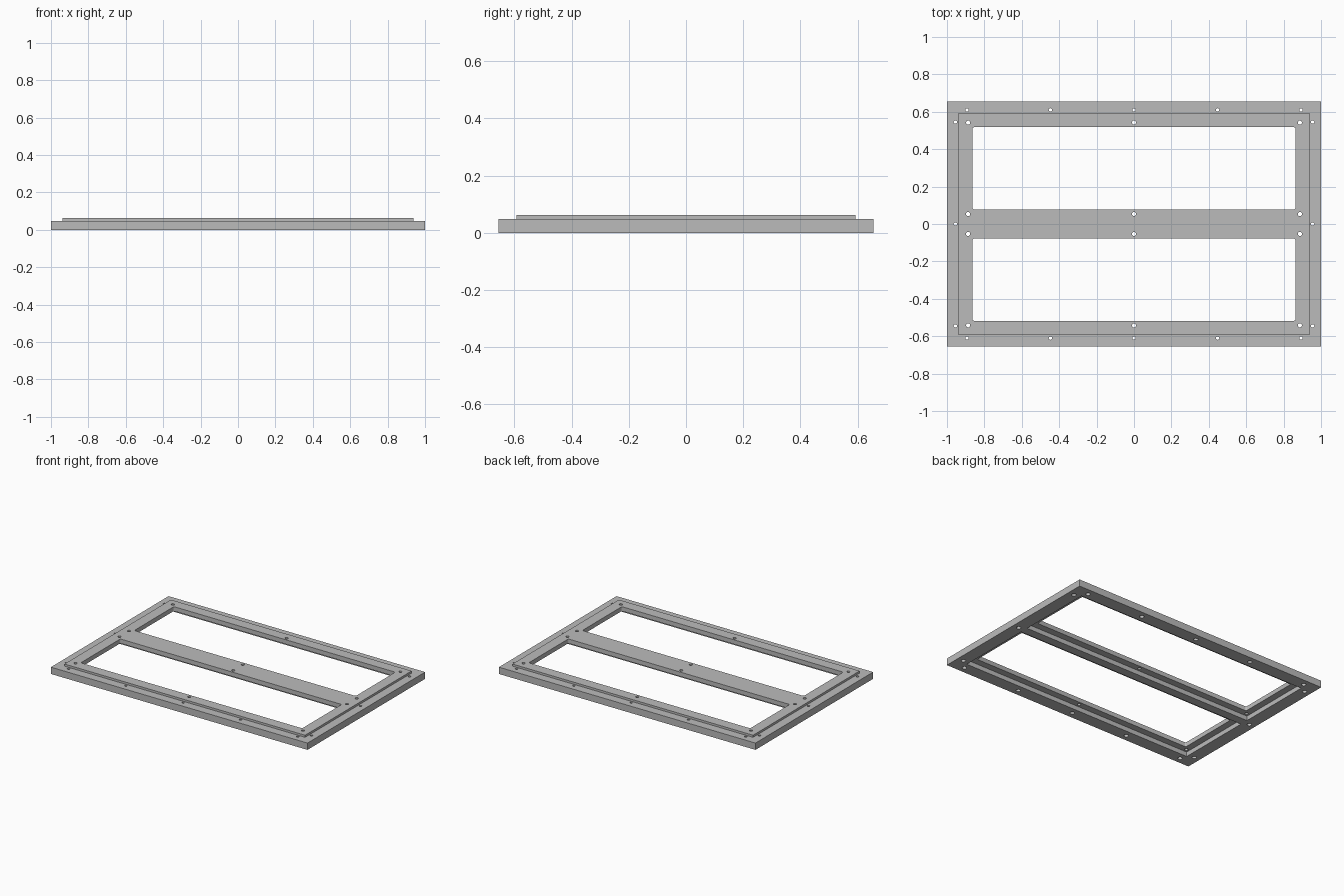
import bpy
import bmesh
from mathutils import Matrix

if "Cube" in bpy.data.objects:
    bpy.data.objects.remove(bpy.data.objects["Cube"], do_unlink=True)

# Main sizes
HALF_X, HALF_Y = 1.0, 0.655
LEDGE_Z, FRAME_Z, PLATE_Z = 0.032, 0.048, 0.063
STRIP = 0.09          # width of the frame strips
RIM = 0.062           # width of the raised rim round the plate
BAR = 0.03            # half width of the frame's middle bar
OPEN_X, OPEN_Y0, OPEN_Y1 = 0.863, 0.078, 0.518

grey = bpy.data.materials.new("light_grey")
grey.use_nodes = True
colour = (0.5, 0.5, 0.5, 1)
grey.diffuse_color = colour
grey.node_tree.nodes["Principled BSDF"].inputs["Base Color"].default_value = colour


def add_box(bm, x0, x1, y0, y1, z0, z1, radius=0):
    """Box, optionally with rounded upright edges."""
    place = Matrix.Translation(((x0 + x1) / 2, (y0 + y1) / 2, (z0 + z1) / 2))
    size = Matrix.Diagonal((x1 - x0, y1 - y0, z1 - z0, 1))
    verts = bmesh.ops.create_cube(bm, size=1, matrix=place @ size)["verts"]
    if radius:
        edges = {e for v in verts for e in v.link_edges
                 if abs(e.verts[0].co.z - e.verts[1].co.z) > 0.001}
        bmesh.ops.bevel(bm, geom=list(edges), offset=radius, segments=4,
                        profile=0.5, affect='EDGES')


def add_pin(bm, x, y, z0, z1, radius):
    bmesh.ops.create_cone(bm, cap_ends=True, segments=20, radius1=radius,
                          radius2=radius, depth=z1 - z0,
                          matrix=Matrix.Translation((x, y, (z0 + z1) / 2)))


def make_object(name, bm):
    mesh = bpy.data.meshes.new(name)
    bm.to_mesh(mesh)
    bm.free()
    mesh.materials.append(grey)
    obj = bpy.data.objects.new(name, mesh)
    bpy.context.scene.collection.objects.link(obj)
    return obj


def cut(target, bm):
    """Subtract the shapes in bm from the target for good."""
    cutter = make_object("cutter", bm)
    cutter.hide_render = True
    mod = target.modifiers.new("cut", 'BOOLEAN')
    mod.operation = 'DIFFERENCE'
    mod.solver = 'EXACT'
    mod.object = cutter
    graph = bpy.context.evaluated_depsgraph_get()
    mesh = bpy.data.meshes.new_from_object(target.evaluated_get(graph))
    target.modifiers.clear()
    target.data = mesh
    bpy.data.objects.remove(cutter, do_unlink=True)


def cut_pins(target, points, z0, z1, radius):
    bm = bmesh.new()
    for x, y in points:
        add_pin(bm, x, y, z0, z1, radius)
    cut(target, bm)


def cut_windows(target, x, y0, y1, radius):
    """Pair of openings, one each side of the middle bar."""
    bm = bmesh.new()
    add_box(bm, -x, x, y0, y1, -0.1, 0.2, radius)
    add_box(bm, -x, x, -y1, -y0, -0.1, 0.2, radius)
    cut(target, bm)


# Outer frame with a pocket for the plate and two openings
bm = bmesh.new()
add_box(bm, -HALF_X, HALF_X, -HALF_Y, HALF_Y, 0, FRAME_Z)
frame = make_object("outer_frame", bm)
bm = bmesh.new()
px, py = HALF_X - RIM, HALF_Y - RIM
add_box(bm, -px, px, -py, py, LEDGE_Z, 0.2)
cut(frame, bm)
cut_windows(frame, HALF_X - STRIP, BAR, HALF_Y - STRIP, 0)

# Frame screw holes, counterbored from below
screws = [(x, s * 0.61) for x in (-0.893, -0.447, 0, 0.447, 0.893) for s in (-1, 1)]
screws += [(s * 0.955, y) for y in (-0.545, 0, 0.545) for s in (-1, 1)]
cut_pins(frame, screws, -0.1, 0.2, 0.009)
cut_pins(frame, screws, -0.1, 0.022, 0.015)

# Inner plate with rounded openings and its own screw holes
bm = bmesh.new()
add_box(bm, -px, px, -py, py, LEDGE_Z, PLATE_Z)
plate = make_object("inner_plate", bm)
cut_windows(plate, OPEN_X, OPEN_Y0, OPEN_Y1, 0.01)
holes = [(x, y) for x in (-0.887, 0, 0.887) for y in (-0.542, -0.053, 0.053, 0.542)]
cut_pins(plate, holes, -0.1, 0.2, 0.011)

# Keep flat faces crisp and round the hole walls
for obj in (frame, plate):
    bpy.ops.object.select_all(action='DESELECT')
    obj.select_set(True)
    bpy.context.view_layer.objects.active = obj
    bpy.ops.object.shade_smooth_by_angle()
